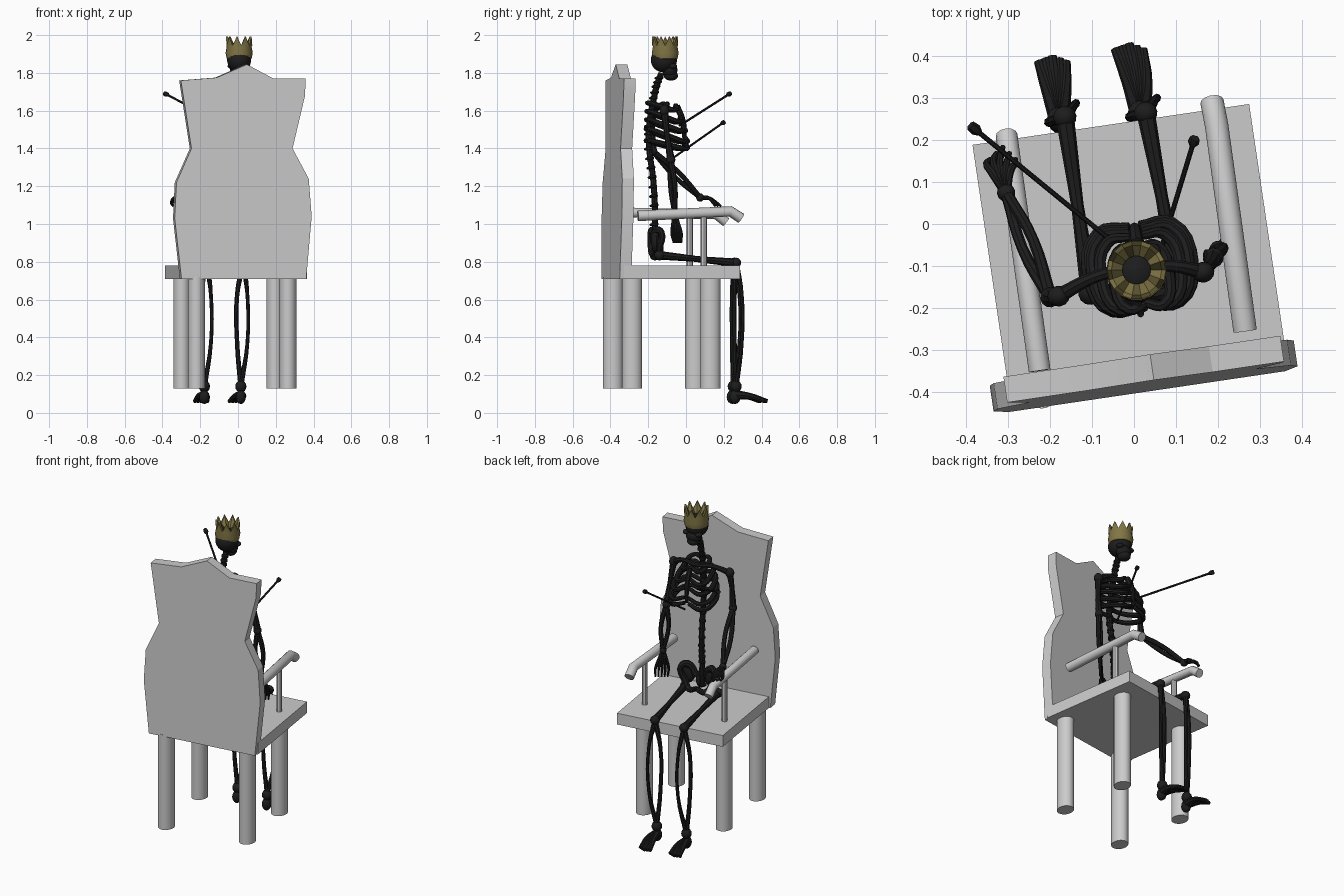
import bpy, bmesh, math
from mathutils import Matrix, Vector

if "Cube" in bpy.data.objects:
    bpy.data.objects.remove(bpy.data.objects["Cube"])

ROT = Matrix.Rotation(math.radians(8.4), 4, 'Z')


def P(u, v, z, *rest):
    """Chair-aligned coordinates to world, keeping an optional radius."""
    p = ROT @ Vector((u, v, z))
    return (p.x, p.y, p.z, *rest)


def material(name, rgb):
    m = bpy.data.materials.new(name)
    m.diffuse_color = (*rgb, 1)
    m.use_nodes = True
    m.node_tree.nodes["Principled BSDF"].inputs["Base Color"].default_value = m.diffuse_color
    return m


BONE = material("black_bone", (0.012, 0.012, 0.012))
GOLD = material("dull_gold", (0.22, 0.18, 0.06))


def finish(ob, mat=None, angle=40):
    if mat:
        ob.data.materials.append(mat)
    bpy.ops.object.select_all(action='DESELECT')
    ob.select_set(True)
    bpy.context.view_layer.objects.active = ob
    if ob.type == 'CURVE':
        bpy.ops.object.convert(target='MESH')
    bpy.ops.object.shade_smooth_by_angle(angle=math.radians(angle))
    return ob


def from_bmesh(name, bm, mat=None, angle=40):
    bmesh.ops.recalc_face_normals(bm, faces=bm.faces)
    me = bpy.data.meshes.new(name)
    bm.to_mesh(me)
    bm.free()
    ob = bpy.data.objects.new(name, me)
    bpy.context.collection.objects.link(ob)
    return finish(ob, mat, angle)


def tubes(name, paths, mat=None, curved=True, sides=2):
    """Paths of (x, y, z, radius) points become one object of round tubes."""
    cu = bpy.data.curves.new(name, 'CURVE')
    cu.dimensions = '3D'
    cu.bevel_depth, cu.bevel_resolution = 1.0, sides
    cu.resolution_u, cu.use_fill_caps = 4, True
    for path in paths:
        sp = cu.splines.new('BEZIER')
        sp.bezier_points.add(len(path) - 1)
        for bp, p in zip(sp.bezier_points, path):
            bp.co, bp.radius = p[:3], p[3]
            bp.handle_left_type = bp.handle_right_type = 'AUTO' if curved else 'VECTOR'
    ob = bpy.data.objects.new(name, cu)
    bpy.context.collection.objects.link(ob)
    return finish(ob, mat)


def blobs(name, items, mat=BONE, n=12):
    """Ellipsoids given as (centre, radii)."""
    bm = bmesh.new()
    for c, r in items:
        bmesh.ops.create_uvsphere(bm, u_segments=n, v_segments=n * 2 // 3, radius=1,
                                  matrix=Matrix.Translation(c) @ ROT @ Matrix.Diagonal((*r, 1)))
    return from_bmesh(name, bm, mat)


# Chair seat
bm = bmesh.new()
bmesh.ops.create_cube(bm, size=1, matrix=ROT @ Matrix.Translation((-0.02, -0.067, 0.745))
                      @ Matrix.Diagonal((0.667, 0.62, 0.07, 1)))
from_bmesh("seat", bm)

# Chair back: extruded outline leaning slightly
outline = [(-.30, .71), (-.335, 1.03), (-.325, 1.22), (-.245, 1.40), (-.30, 1.76), (-.11, 1.775),
           (.05, 1.845), (.19, 1.77), (.36, 1.77), (.357, 1.68), (.29, 1.40), (.375, 1.24),
           (.39, 1.04), (.36, .71)]
bm = bmesh.new()
loops = [[bm.verts.new(P(1.011 * x - .058, v + (z - .71) * .022, z)) for x, z in outline]
         for v in (-.40, -.338)]
for loop in loops:
    bm.faces.new(loop)
for i in range(len(outline)):
    j = (i + 1) % len(outline)
    bm.faces.new((loops[0][i], loops[0][j], loops[1][j], loops[1][i]))
from_bmesh("chair_back", bm, angle=20)

# Chair legs
for name, x, y in (("back_left_leg", -.22, -.387), ("back_right_leg", .265, -.285),
                   ("front_left_leg", -.297, .048), ("front_right_leg", .195, .13)):
    bm = bmesh.new()
    bmesh.ops.create_cone(bm, cap_ends=True, segments=24, radius1=1, radius2=1, depth=.59,
                          matrix=Matrix.Translation((x, y, .425)) @ Matrix.Diagonal((.045, .053, 1, 1)))
    from_bmesh(name, bm)

# Armrests with drooping ends, and their posts
tubes("right_armrest", [[(.265, -.255, 1.043, .028), (.197, .235, 1.067, .028),
                         (.186, .292, 1.03, .028)]], curved=False, sides=4)
tubes("left_armrest", [[(-.225, -.35, 1.062, .026), (-.297, .16, 1.05, .026),
                        (-.304, .212, 1.01, .026)]], curved=False, sides=4)
tubes("armrest_posts", [[(.217, .095, .77, .017), (.217, .095, 1.06, .017)],
                        [(-.278, .02, .77, .017), (-.278, .02, 1.05, .017)]], curved=False)

# Spine with vertebrae
spine = [(0, -.165, .86), (.005, -.165, 1.0), (.008, -.165, 1.1), (.01, -.175, 1.25),
         (.015, -.195, 1.4), (.015, -.195, 1.52), (.01, -.175, 1.64), (.008, -.155, 1.73), (.008, -.13, 1.80)]
tubes("spine", [[(*p, .016) for p in spine]], BONE)
bones = []
for a, b in zip(spine[:-1], spine[1:]):
    for t in (0, .33, .66):
        c = Vector(a).lerp(Vector(b), t)
        bones += [(c, (.023, .02, .014)), (c + Vector((0, -.015, -.004)), (.01, .014, .008))]
blobs("vertebrae", bones, n=8)

# Ribs, mirrored around the spine, and breastbone
paths = []
for z, w, d, drop in ((1.635, .065, .13, .03), (1.59, .095, .155, .05), (1.545, .115, .17, .055),
                      (1.495, .125, .18, .06), (1.435, .125, .18, .035)):
    for s in (-1, 1):
        paths.append([P(0, -.19, z, .012), P(s * .65 * w, -.2, z + .006, .013),
                      P(s * w, -.19 + .45 * d, z - drop * .5, .015),
                      P(s * .72 * w, -.19 + d, z - drop, .014), P(s * .012, -.185 + d, z - drop + .025, .011)])
tubes("ribs", paths, BONE)
tubes("breastbone", [[P(0, -.05, 1.625, .018), P(0, -.015, 1.54, .015), P(0, -.008, 1.43, .01)]], BONE)

# Collar bones and shoulders
LS, RS = (-.18, -.172, 1.60), (.165, -.115, 1.60)
tubes("collar_bones", [[(*LS, .018), (-.09, -.125, 1.635, .014), (.005, -.105, 1.625, .014),
                        (.09, -.10, 1.635, .014), (*RS, .018)]], BONE)
blobs("shoulder_joints", [(LS, (.027, .025, .03)), (RS, (.027, .025, .03))])

# Arms: left rests on the chair, right hangs down
LE, LW, RE, RW = (-.2, -.175, 1.385), (-.305, .075, 1.14), (.19, -.08, 1.34), (.2, -.06, 1.06)
tubes("upper_arms", [[(*LS, .02), (-.192, -.178, 1.5, .014), (*LE, .021)],
                     [(*RS, .02), (.18, -.1, 1.47, .014), (*RE, .021)]], BONE)
fore = []
for a, b, off in ((LE, LW, (.013, .01, .012)), (RE, RW, (.018, .012, 0))):
    mid, off = (Vector(a) + Vector(b)) / 2, Vector(off)
    for s in (-1, 1):
        fore.append([(*a, .016), (*(mid + s * off), .013), (*b, .014)])
tubes("forearms", fore, BONE)
blobs("elbows_and_wrists", [(p, (r, r, r)) for p, r in ((LE, .024), (RE, .024), (LW, .022), (RW, .02))])

# Hands: palm plus five fingers
fingers = []
for i in range(5):
    t = (i - 2) / 2
    fingers.append([(*LW, .012), (-.318 + t * .022, .125, 1.135, .010),
                    (-.318 + t * .034, .165 - abs(t) * .02, 1.11, .008),
                    (-.312 + t * .03, .185 - abs(t) * .03, 1.095, .006)])
    fingers.append([(*RW, .012), (.2 + t * .018, -.055 + t * .015, 1.0, .009),
                    (.2 + t * .028, -.05 + t * .025, .95, .008), (.2 + t * .028, -.045 + t * .02, .90, .005)])
tubes("hands", fingers, BONE)

# Pelvis: hip wings and lower ring
pelvis = []
for s in (-1, 1):
    pelvis.append([P(s * .02, -.175, .90, .02), P(s * .075, -.17, .965, .022), P(s * .105, -.145, .955, .016),
                   P(s * .085, -.155, .87, .022), P(s * .05, -.14, .825, .018), P(0, -.125, .845, .014)])
tubes("pelvis", pelvis, BONE)
blobs("hip_bones", [(P(s * .07, -.175, .91), (.04, .022, .06)) for s in (-1, 1)]
      + [(P(0, -.185, .88), (.03, .02, .055))])

# Legs: thigh, paired shin bones, foot
thighs, shins, joints, feet = [], [], [], []
for hip, knee, ankle, toe in (((-.105, -.165, .835), (-.165, .255, .795), (-.178, .25, .14), (-.195, .40, .062)),
                              ((.105, -.14, .835), (.028, .265, .795), (.015, .265, .14), (-.012, .43, .062))):
    h, k, a, t = map(Vector, (hip, knee, ankle, toe))
    thighs.append([(*h, .022), (*h.lerp(k, .5), .015), (*k, .022)])
    for dx, dy, r in ((-.026, -.008, .012), (.028, .03, .01)):
        m = k.lerp(a, .5) + Vector((dx, dy, 0))
        shins.append([(*k, .016), (*(m + Vector((0, 0, .16))), r), (*(m - Vector((0, 0, .1))), r), (*a, .014)])
    joints += [(h, (.028, .028, .028)), (k, (.028, .027, .027)), (a, (.03, .03, .032)),
               (a + Vector((0, -.005, -.055)), (.027, .03, .038))]
    for i in range(5):
        dx = (i - 2) / 2
        feet.append([(a.x, a.y, .095, .025), (a.x + dx * .02 - .008, a.y + .075, .088, .017),
                     (t.x + dx * .033, t.y - abs(dx) * .012, t.z, .011)])
tubes("thigh_bones", thighs, BONE)
tubes("shin_bones", shins, BONE)
blobs("leg_joints", joints)
tubes("feet", feet, BONE)

# Skull with cheekbones and jaw
blobs("skull", [((.006, -.117, 1.868), (.064, .07, .066)), ((.005, -.085, 1.815), (.047, .04, .04)),
                ((.005, -.08, 1.785), (.036, .038, .026)), ((-.035, -.075, 1.835), (.02, .022, .014)),
                ((.045, -.068, 1.835), (.02, .022, .014))], n=20)

# Crown: padded band with a ring of points
bm = bmesh.new()
N = 18
rows = []
for r, z, spike in ((.066, 1.875, 0), (.072, 1.905, 0), (.066, 1.94, 0), (.07, 1.945, .048),
                    (.060, 1.945, .048), (.034, 1.93, 0), (.034, 1.89, 0), (.055, 1.872, 0)):
    rows.append([bm.verts.new((.006 + r * math.cos(i * math.tau / N), -.11 + r * math.sin(i * math.tau / N),
                               z + spike * (i % 2))) for i in range(N)])
for a, b in zip(rows, rows[1:] + rows[:1]):
    for i in range(N):
        j = (i + 1) % N
        bm.faces.new((a[i], a[j], b[j], b[i]))
from_bmesh("crown", bm, GOLD, 30)

# Arrows with fletched ends
arrows = []
for a, b in (((-.06, -.035, 1.52), (-.39, .235, 1.692)), ((.06, -.075, 1.345), (.145, .205, 1.542))):
    a, b = Vector(a), Vector(b)
    arrows.append([(*a, .006), (*b, .006)])
    arrows.append([(*a.lerp(b, .93), .007), (*a.lerp(b, .96), .014), (*b, .012)])
tubes("arrows", arrows, BONE, curved=False, sides=1)
